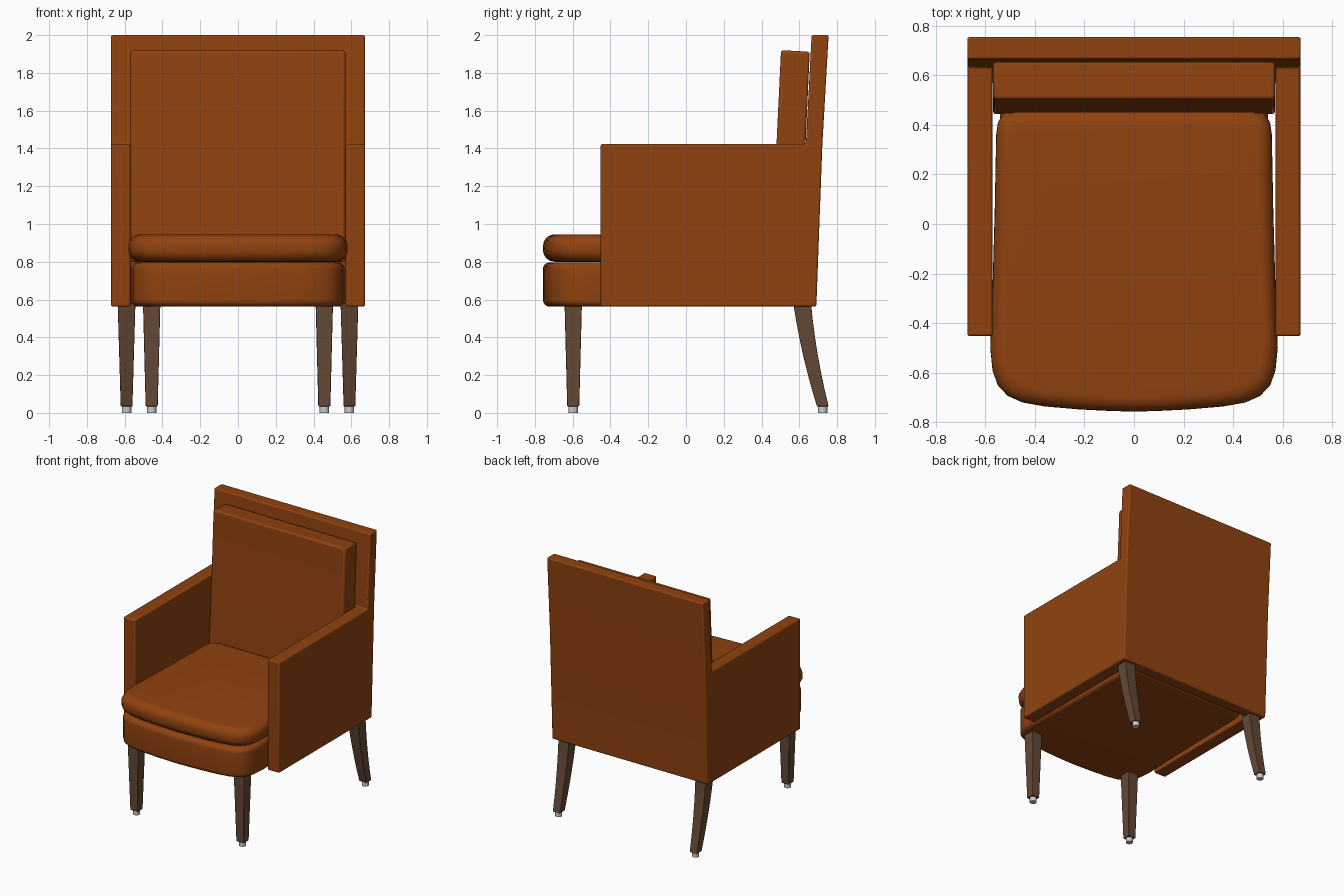
import bpy, bmesh, math

if "Cube" in bpy.data.objects:
    bpy.data.objects.remove(bpy.data.objects["Cube"])


def material(name, rgb):
    m = bpy.data.materials.new(name)
    m.diffuse_color = (*rgb, 1)
    m.use_nodes = True
    m.node_tree.nodes["Principled BSDF"].inputs["Base Color"].default_value = m.diffuse_color
    return m


LEATHER = material("orange_leather", (0.28, 0.055, 0.005))
WOOD = material("brown_wood", (0.125, 0.066, 0.037))


def loft(bm, rings):
    """Skin a list of equal-length point rings and cap both ends."""
    vs = [[bm.verts.new(p) for p in r] for r in rings]
    n = len(vs[0])
    for a, b in zip(vs, vs[1:]):
        for i in range(n):
            j = (i + 1) % n
            bm.faces.new((a[i], a[j], b[j], b[i]))
    bm.faces.new(vs[0][::-1])
    bm.faces.new(vs[-1])


def finish(bm, name, mat=None, bevel=0.0, smooth=40):
    bmesh.ops.recalc_face_normals(bm, faces=bm.faces)
    me = bpy.data.meshes.new(name)
    bm.to_mesh(me)
    bm.free()
    ob = bpy.data.objects.new(name, me)
    bpy.context.collection.objects.link(ob)
    if mat:
        me.materials.append(mat)
    if bevel:
        m = ob.modifiers.new("soft_edges", 'BEVEL')
        m.width, m.segments = bevel, 3
        m.limit_method, m.angle_limit = 'ANGLE', math.radians(30)
    bpy.ops.object.select_all(action='DESELECT')
    ob.select_set(True)
    bpy.context.view_layer.objects.active = ob
    bpy.ops.object.shade_smooth_by_angle(angle=math.radians(smooth))
    return ob


# Frame: leaning back panel with both arms extruded forward from it
bm = bmesh.new()
back = [(0.60, 0.563), (0.635, 1.423), (0.665, 2.0), (0.755, 2.0), (0.722, 1.423), (0.69, 0.563)]
loft(bm, [[(x, y, z) for y, z in back] for x in (-0.672, -0.57, 0.57, 0.672)])
bm.normal_update()
arm_faces = []
for f in bm.faces:
    c = f.calc_center_median()
    if abs(f.normal.y) > 0.9 and c.y < 0.64 and c.z < 1.2 and abs(c.x) > 0.57:
        arm_faces.append(f)
for f in bmesh.ops.extrude_discrete_faces(bm, faces=arm_faces)["faces"]:
    for v in f.verts:
        v.co.y = -0.452
finish(bm, "back_and_arms", LEATHER, 0.014)

# Back cushion
bm = bmesh.new()
pad = [(0.442, 0.80), (0.478, 1.40), (0.503, 1.92), (0.655, 1.912), (0.632, 1.40), (0.605, 0.80)]
loft(bm, [[(x, y, z) for y, z in pad] for x in (-0.569, 0.569)])
finish(bm, "back_cushion", LEATHER, 0.014)


# Seat parts: bowed front outline, stacked rings give the rounded rim
def seat(name, z0, z1, rim, width, rear):
    half = [(0.10, -0.754), (0.22, -0.748), (0.36, -0.736), (0.45, -0.72), (0.51, -0.693),
            (0.55, -0.65), (0.571, -0.59), (0.58, -0.50), (0.572, -0.30), (0.562, 0.05),
            (0.556, rear - 0.10), (0.549, rear - 0.05), (0.527, rear - 0.015), (0.48, rear)]
    outline = [(0, -0.757)] + half + [(-x, y) for x, y in reversed(half)]
    cy = (rear - 0.757) / 2
    steps = [i / 6 * math.pi / 2 for i in range(7)]
    prof = [(z0 + rim * (1 - math.sin(a)), 1 - math.cos(a)) for a in reversed(steps)]
    prof += [(z1 - rim * (1 - math.sin(a)), 1 - math.cos(a)) for a in reversed(steps)][::-1]
    rings = []
    for z, t in sorted(prof):
        inset = t * rim
        sx, sy = 1 - inset / 0.58, 1 - inset / (rear - cy)
        rings.append([(x * width * sx, cy + (y - cy) * sy, z) for x, y in outline])
    bm = bmesh.new()
    loft(bm, rings)
    finish(bm, name, LEATHER)


seat("seat_cushion", 0.80, 0.945, 0.062, 1.0, 0.46)
seat("seat_base", 0.563, 0.797, 0.035, 0.972, 0.605)


# Legs: square tapering sections, each with a small round foot
def leg(name, x, sections):
    bm = bmesh.new()
    loft(bm, [[(x + sx * h, y + sy * h, z) for sx, sy in ((-1, -1), (1, -1), (1, 1), (-1, 1))]
              for z, y, h in sections])
    finish(bm, name, WOOD, 0.004)
    bm = bmesh.new()
    y = sections[-1][1]
    loft(bm, [[(x + 0.025 * math.cos(a), y + 0.025 * math.sin(a), z)
               for a in (i * math.tau / 16 for i in range(16))] for z in (0, 0.04)])
    finish(bm, name + "_foot")


for side, s in (("left", -1), ("right", 1)):
    leg("front_leg_" + side, s * 0.457, [(0.58, -0.597, 0.046), (0.035, -0.597, 0.032)])
    curve = []
    for i in range(7):
        t = i / 6
        curve.append((0.58 - 0.545 * t, 0.615 + 0.065 * t + 0.044 * t * t, 0.047 - 0.016 * t))
    leg("rear_leg_" + side, s * 0.59, curve)
